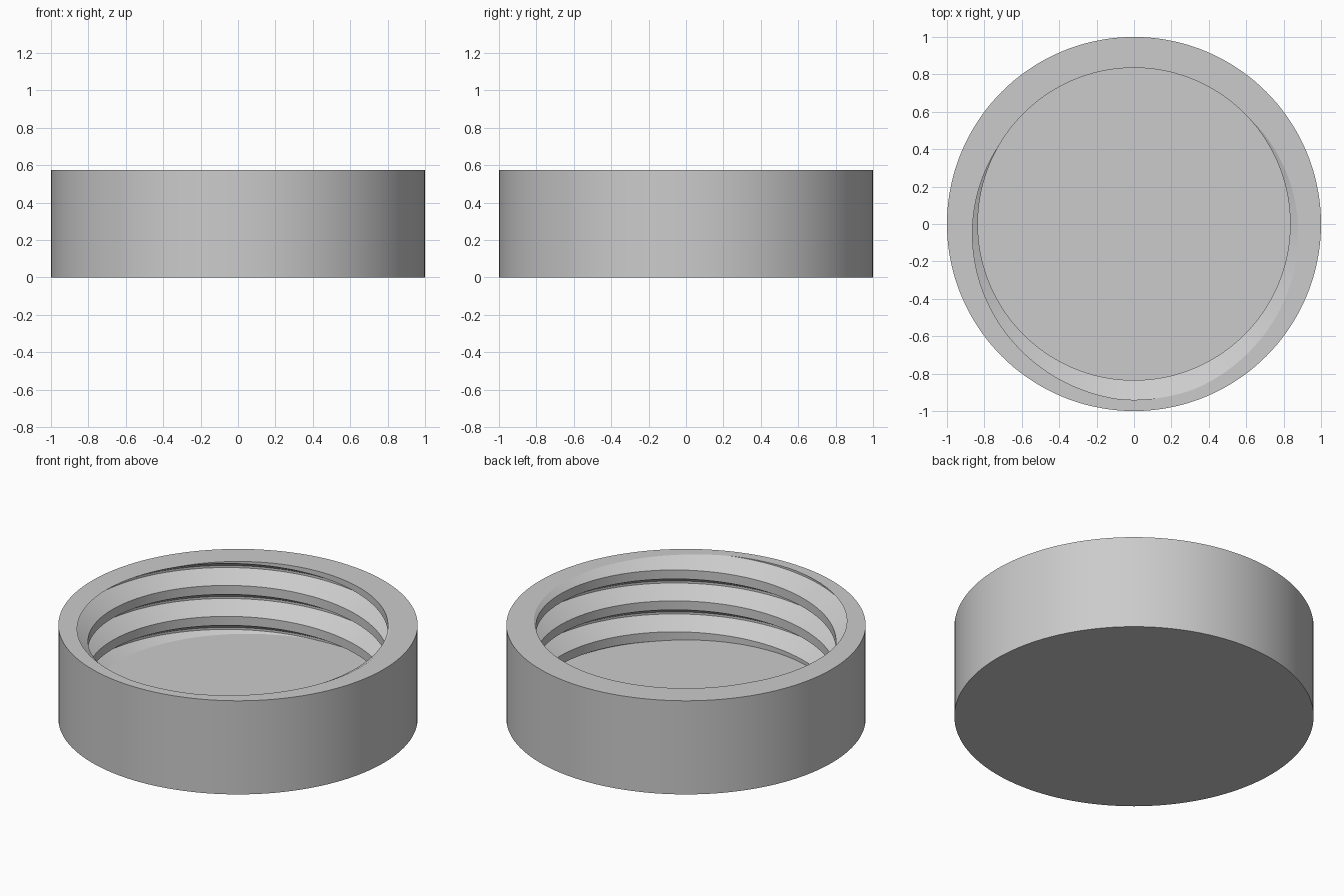
import bpy, bmesh, math

cube = bpy.data.objects.get("Cube")
if cube:
    bpy.data.objects.remove(cube, do_unlink=True)

SEGMENTS = 144
HEIGHT, FLOOR, OUTER = 0.575, 0.093, 1.0
CREST, ROOT = 0.835, 0.94            # inner wall radius and groove radius
PITCH, FLANK, ROOT_FLAT = 0.19, 0.061, 0.013
START = 0.527 - PITCH * 315 / 360    # groove lower edge at angle zero

# One thread turn: height above the groove's lower edge, radius
TURN = [(0, CREST), (FLANK, ROOT), (FLANK + ROOT_FLAT, ROOT),
        (2 * FLANK + ROOT_FLAT, CREST)]


def thread_radius(h):
    """Wall radius at a height above the groove's lower edge."""
    h %= PITCH
    for (z0, r0), (z1, r1) in zip(TURN, TURN[1:]):
        if z0 <= h <= z1:
            return r0 + (r1 - r0) * (h - z0) / (z1 - z0)
    return CREST


def thread_column(angle):
    """Inner wall section at one angle, clipped between floor and rim."""
    base = START + PITCH * angle / (2 * math.pi)
    column = []
    for turn in range(-4, 4):
        for h, r in TURN:
            z = base + turn * PITCH + h
            clipped = min(max(z, FLOOR), HEIGHT)
            if clipped != z:
                r = thread_radius(clipped - base)
            column.append((r, clipped))
    return column


bm = bmesh.new()
verts = {}


def vert(r, z, angle):
    co = (r * math.cos(angle), r * math.sin(angle), z)
    key = tuple(round(c, 4) + 0.0 for c in co)
    if key not in verts:
        verts[key] = bm.verts.new(co)
    return verts[key]


def face(corners):
    corners = list(dict.fromkeys(corners))
    if len(corners) > 2 and not bm.faces.get(corners):
        bm.faces.new(corners)


# Threaded wall, rim and outer wall, swept column by column
columns = []
for i in range(SEGMENTS + 1):
    a = 2 * math.pi * i / SEGMENTS
    section = thread_column(a) + [(OUTER, HEIGHT), (OUTER, 0)]
    columns.append([vert(r, z, a) for r, z in section])
for left, right in zip(columns, columns[1:]):
    for j in range(len(left) - 1):
        face([left[j], left[j + 1], right[j + 1], right[j]])

# Inside floor and underside
face([c[0] for c in columns])
face([c[-1] for c in reversed(columns)])
bmesh.ops.recalc_face_normals(bm, faces=bm.faces)

mesh = bpy.data.meshes.new("threaded_lid")
bm.to_mesh(mesh)
bm.free()
lid = bpy.data.objects.new("threaded_lid", mesh)
bpy.context.collection.objects.link(lid)

# Plain grey material
grey = bpy.data.materials.new("light_grey")
grey.use_nodes = True
colour = (0.6, 0.6, 0.6, 1)
grey.diffuse_color = colour
grey.node_tree.nodes["Principled BSDF"].inputs["Base Color"].default_value = colour
mesh.materials.append(grey)

bpy.context.view_layer.objects.active = lid
lid.select_set(True)
bpy.ops.object.shade_smooth_by_angle(angle=math.radians(25))
